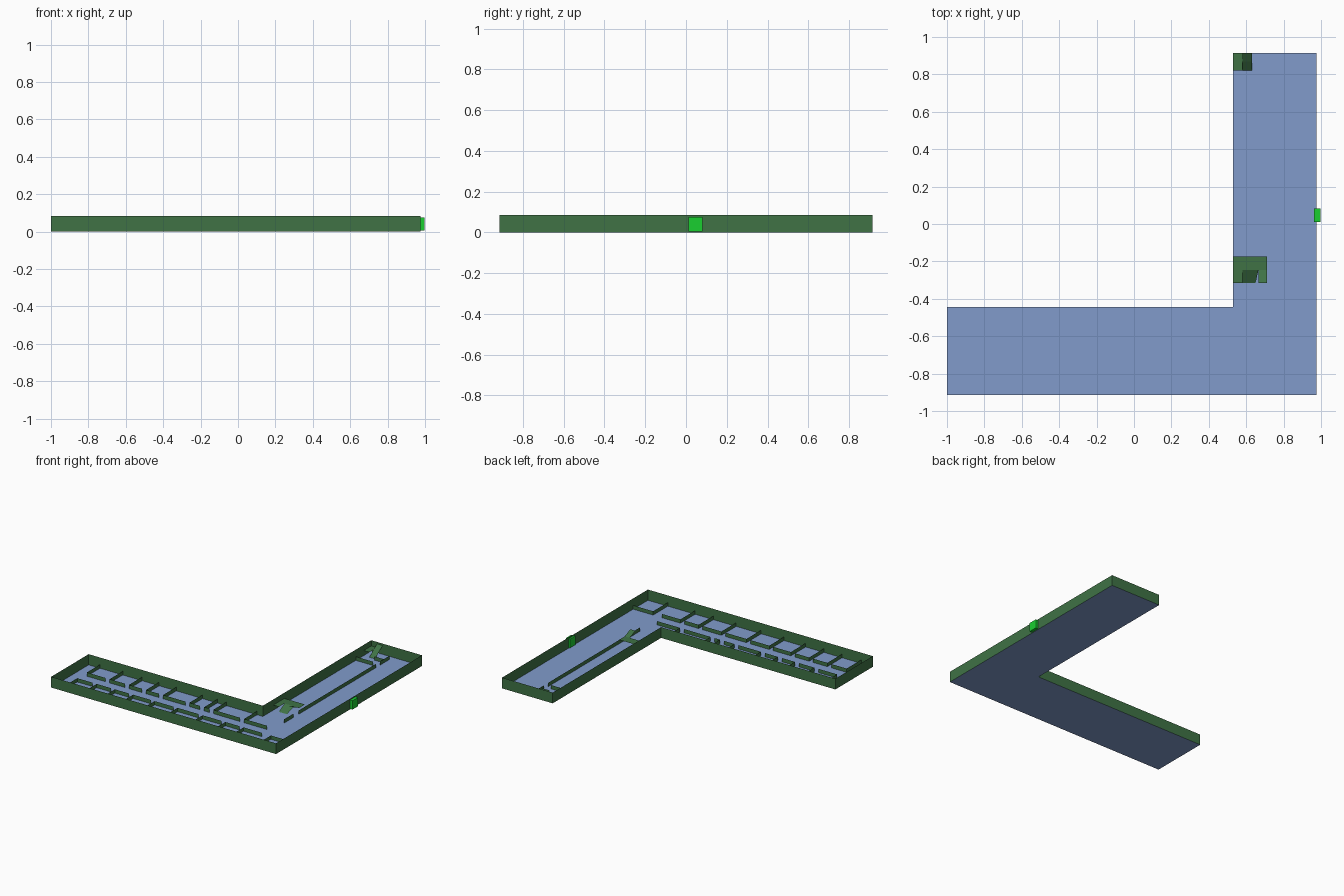
import bpy, bmesh

if "Cube" in bpy.data.objects:
    bpy.data.objects.remove(bpy.data.objects["Cube"])

X0, X1, XI = -1.0, 0.975, 0.53      # outer left, outer right, inner corner x
Y0, Y1, YI = -0.915, 0.915, -0.445  # outer front, outer back, inner corner y
H, h = 0.085, 0.03                  # outer and inner wall heights


def mat(name, rgb):
    m = bpy.data.materials.new(name)
    m.diffuse_color = (*rgb, 1)
    m.use_nodes = True
    m.node_tree.nodes["Principled BSDF"].inputs["Base Color"].default_value = m.diffuse_color
    return m


BLUE = mat("floor_blue", (0.22, 0.33, 0.6))
GREEN = mat("wall_green", (0.05, 0.17, 0.06))
BRIGHT = mat("door_green", (0.01, 0.62, 0.03))


def sheet(name, polys, material):
    """One object made of separate flat polygons."""
    bm = bmesh.new()
    for p in polys:
        bm.faces.new([bm.verts.new(v) for v in p])
    bmesh.ops.remove_doubles(bm, verts=bm.verts, dist=1e-5)
    me = bpy.data.meshes.new(name)
    bm.to_mesh(me)
    bm.free()
    me.materials.append(material)
    ob = bpy.data.objects.new(name, me)
    bpy.context.collection.objects.link(ob)
    return ob


def wall(a, b, height):
    return [(*a, 0), (*b, 0), (*b, height), (*a, height)]


def run_x(y, stops):
    """Walls along x between pairs of stops (gaps are doorways)."""
    return [wall((a, y), (b, y), h) for a, b in stops]


def run_y(x, stops):
    return [wall((x, a), (x, b), h) for a, b in stops]


# L-shaped floor and thin outer walls
plan = [(X0, Y0), (X1, Y0), (X1, Y1), (XI, Y1), (XI, YI), (X0, YI)]
sheet("floor", [[(x, y, 0) for x, y in plan]], BLUE)
sheet("outer_walls", [wall(plan[i], plan[(i + 1) % 6], H) for i in range(6)], GREEN)

# Corridor with rooms on both sides, doorways beside each divider
YB, YF, DOOR = -0.61, -0.73, 0.035
back = [-0.9, -0.7, -0.53, -0.38, -0.23, 0.0, 0.13, 0.21, 0.48]
front = [-0.9, -0.73, -0.57, -0.41, -0.22, -0.02, 0.2, 0.4, 0.56]
rooms = []
for xs, yc, ye in ((back, YB, YI), (front, YF, Y0)):
    rooms += run_x(yc, [(a, b - DOOR) for a, b in zip(xs, xs[1:])])
    for x in xs:
        rooms += run_y(x, [(yc, ye)])
rooms += run_x(YB, [(0.48, 0.68)])
rooms += run_x(YF, [(0.56, 0.72), (0.8, X1)])
rooms += run_y(0.8, [(Y0, YF)])
sheet("corridor_walls", rooms, GREEN)

# Long partition and end rooms of the rear wing
wing = run_y(0.72, [(-0.45, -0.33), (-0.27, 0.7), (0.75, 0.87)])
wing += run_x(0.72, [(XI, 0.68)]) + run_x(0.8, [(0.64, 0.72)])
sheet("wing_walls", wing, GREEN)


def quad(xa, xb, ya, yb, za, zb):
    """Ramp whose height goes from za at ya to zb at yb."""
    return [(xa, ya, za), (xb, ya, za), (xb, yb, zb), (xa, yb, zb)]


# Staircases: a landing with ramps leaving it
sheet("main_stairs", [
    quad(XI, 0.71, -0.245, -0.175, 0.04, 0.04),
    quad(XI, 0.58, -0.315, -0.245, 0.04, 0.04),
    [(0.58, -0.315, 0), (0.65, -0.315, 0), (0.665, -0.245, 0.04), (0.58, -0.245, 0.04)],
    quad(0.665, 0.71, -0.315, -0.245, 0.07, 0.04),
], GREEN)
sheet("end_stairs", [
    quad(XI, 0.58, 0.82, Y1, 0.04, 0.04),
    quad(0.58, 0.63, 0.82, 0.87, 0, 0.04),
    quad(0.58, 0.63, 0.87, Y1, 0.04, 0.07),
], GREEN)

# Bright entrance block on the right wall
bpy.ops.mesh.primitive_cube_add(size=1, location=(0.98, 0.047, 0.04))
door = bpy.context.object
door.name = "entrance"
door.scale = (0.035, 0.07, 0.07)
door.data.materials.append(BRIGHT)
